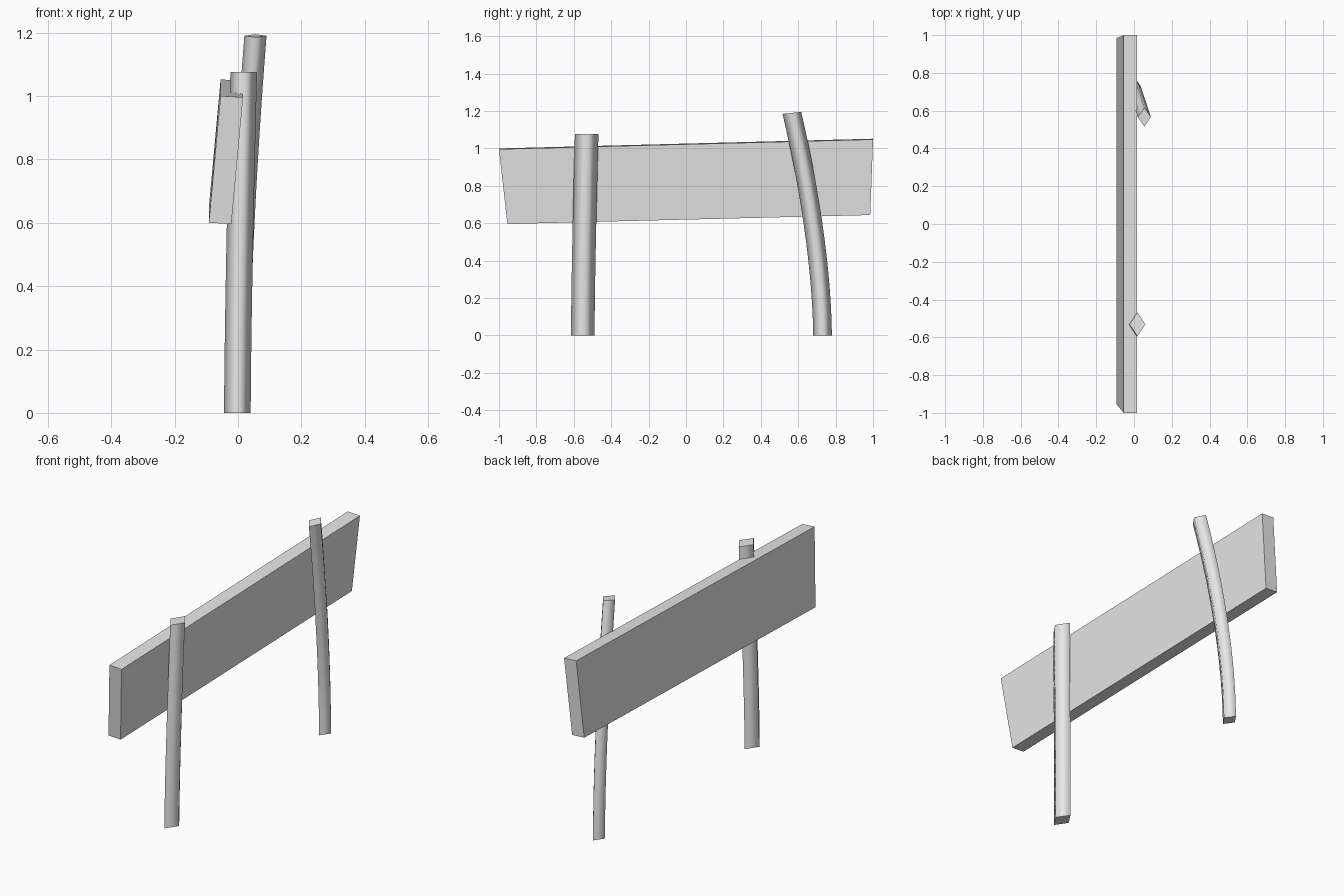
import bpy
import bmesh
from mathutils import Vector

cube = bpy.data.objects.get("Cube")
if cube:
    bpy.data.objects.remove(cube, do_unlink=True)

# One plain grey for the whole sign
grey = bpy.data.materials.new("light grey")
grey.use_nodes = True
colour = (0.8, 0.8, 0.8, 1)
grey.diffuse_color = colour
grey.node_tree.nodes["Principled BSDF"].inputs["Base Color"].default_value = colour


def finish(bm, name):
    bmesh.ops.recalc_face_normals(bm, faces=bm.faces)
    mesh = bpy.data.meshes.new(name)
    bm.to_mesh(mesh)
    bm.free()
    mesh.materials.append(grey)
    obj = bpy.data.objects.new(name, mesh)
    bpy.context.collection.objects.link(obj)
    return obj


def post(name, base, top, half_x, half_y, power, tilt, steps=14):
    """Diamond-section post bending gradually from base to top."""
    bm = bmesh.new()
    base, top = Vector(base), Vector(top)
    corners = [(half_x, 0), (0, half_y), (-half_x, 0), (0, -half_y)]
    rings = []
    for i in range(steps + 1):
        t = i / steps
        bend = t ** power
        centre = Vector((base.x + (top.x - base.x) * bend,
                         base.y + (top.y - base.y) * bend,
                         top.z * t))
        rings.append([bm.verts.new(centre + Vector((x, y, tilt * t * y)))
                      for x, y in corners])
    # Smooth sides
    for low, high in zip(rings, rings[1:]):
        for k in range(4):
            n = (k + 1) % 4
            bm.faces.new((low[k], low[n], high[n], high[k])).smooth = True
    # Flat caps with crisp rims
    for ring in (rings[0], rings[-1]):
        cap = bm.faces.new(ring)
        for edge in cap.edges:
            edge.smooth = False
    return finish(bm, name)


post("front_post", (-0.002, -0.552, 0), (0.018, -0.531, 1.076), 0.042, 0.063, 1.4, 0)
post("back_post", (0.0, 0.73, 0), (0.055, 0.566, 1.19), 0.035, 0.05, 1.7, 0.1)

# Leaning plank: a box whose corners are skewed
bm = bmesh.new()
bmesh.ops.create_cube(bm, size=2)
for v in bm.verts:
    right, back, upper = v.co.x > 0, v.co.y > 0, v.co.z > 0
    x = (-0.055 if upper else -0.092) + (0.071 if right else 0)
    if upper:
        y, z = (1.0, 1.052) if back else (-1.0, 1.0)
    else:
        y, z = (0.985, 0.648) if back else (-0.955, 0.6)
    v.co = (x, y, z - (0.004 if right else 0))
finish(bm, "sign_board")
